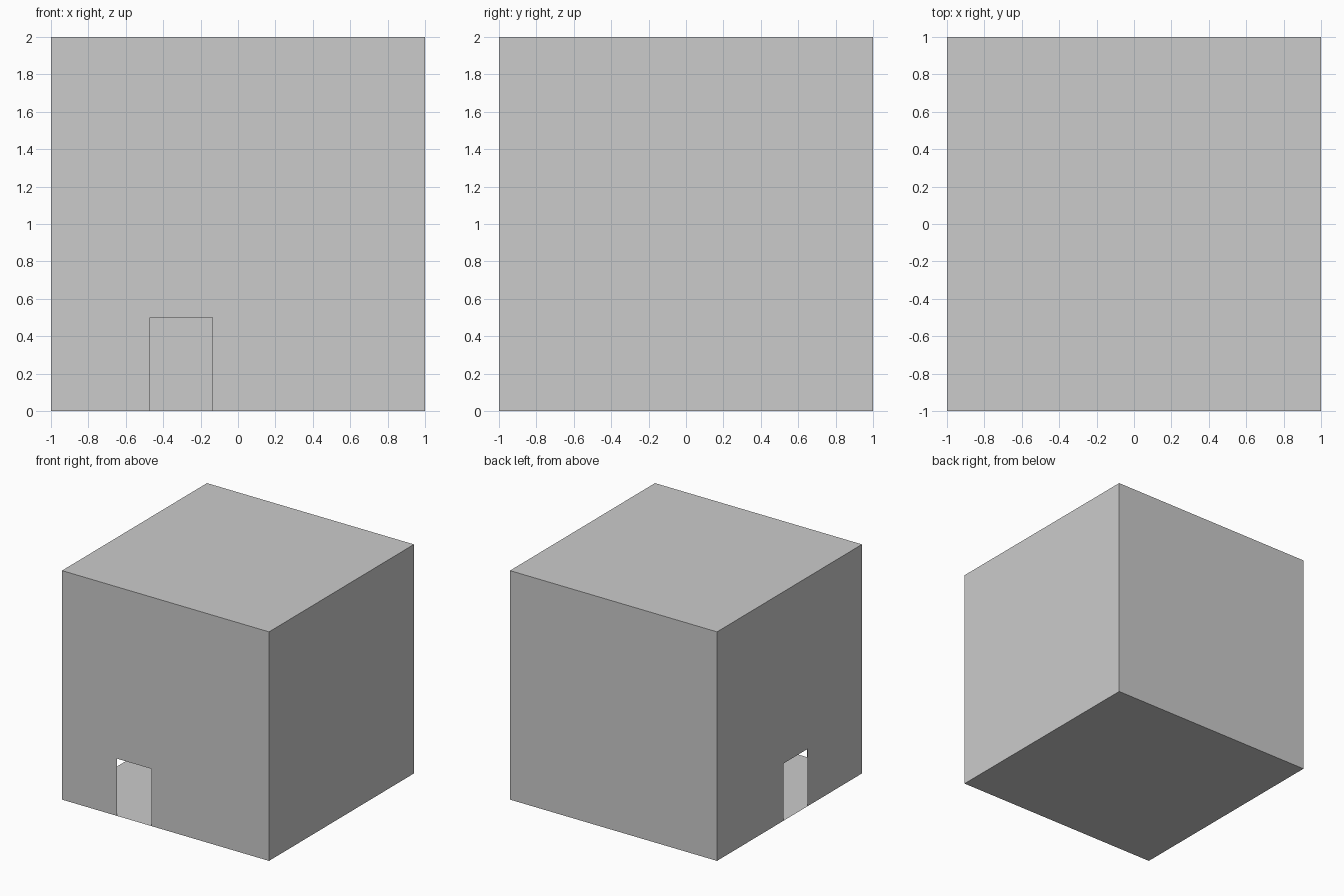
import bpy
import bmesh

if "Cube" in bpy.data.objects:
    bpy.data.objects.remove(bpy.data.objects["Cube"])

H = 2.0        # cube side
DOOR_H = 0.5   # doorway height


def panel(bm, outline, place):
    """Add one flat panel from a 2D outline mapped into space."""
    bm.faces.new([bm.verts.new(place(u, v)) for u, v in outline])


def wall_outline(door=None):
    """Square wall profile, optionally notched by a floor-level doorway."""
    notch = []
    if door:
        a, b = door
        notch = [(a, 0), (a, DOOR_H), (b, DOOR_H), (b, 0)]
    return [(-1, 0)] + notch + [(1, 0), (1, H), (-1, H)]


bm = bmesh.new()

# Four thin walls, with doorways in the front and left ones
panel(bm, wall_outline((-0.47, -0.137)), lambda u, v: (u, -1, v))
panel(bm, wall_outline((-0.083, 0.25)), lambda u, v: (-1, -u, v))
panel(bm, wall_outline(), lambda u, v: (-u, 1, v))
panel(bm, wall_outline(), lambda u, v: (1, u, v))

# Roof and floor
panel(bm, wall_outline(), lambda u, v: (u, v - 1, H))
panel(bm, wall_outline(), lambda u, v: (u, 1 - v, 0))

# Join the panels into one hollow shell
bmesh.ops.remove_doubles(bm, verts=bm.verts, dist=0.0001)

mesh = bpy.data.meshes.new("hollow_room")
bm.to_mesh(mesh)
bm.free()
room = bpy.data.objects.new("hollow_room", mesh)
bpy.context.collection.objects.link(room)
